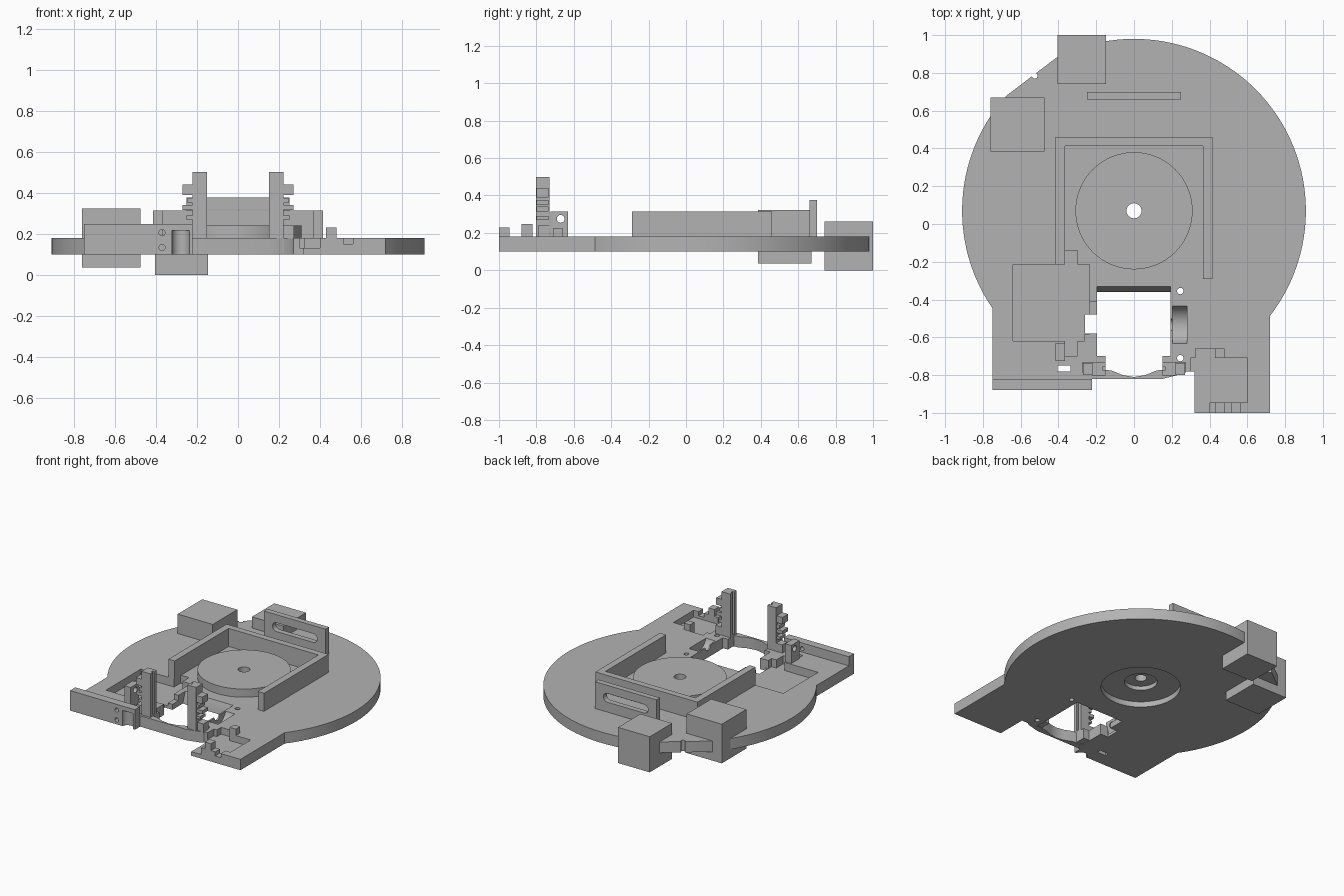
import bpy, bmesh, math
from mathutils import Matrix, Vector

if "Cube" in bpy.data.objects:
    bpy.data.objects.remove(bpy.data.objects["Cube"])

grey = bpy.data.materials.new("plain_grey")
grey.diffuse_color = (0.45, 0.45, 0.45, 1)
grey.use_nodes = True
grey.node_tree.nodes["Principled BSDF"].inputs["Base Color"].default_value = grey.diffuse_color


def finish(name, bm):
    bmesh.ops.recalc_face_normals(bm, faces=bm.faces)
    me = bpy.data.meshes.new(name)
    bm.to_mesh(me)
    bm.free()
    me.materials.append(grey)
    ob = bpy.data.objects.new(name, me)
    bpy.context.collection.objects.link(ob)
    return ob


def box(name, x0, x1, y0, y1, z0, z1):
    bm = bmesh.new()
    bmesh.ops.create_cube(bm, size=1)
    for v in bm.verts:
        v.co = Vector(((x0 + x1) / 2 + v.co.x * (x1 - x0),
                       (y0 + y1) / 2 + v.co.y * (y1 - y0),
                       (z0 + z1) / 2 + v.co.z * (z1 - z0)))
    return finish(name, bm)


def prism(name, pts, a, b, axis="z"):
    """Extrude a 2D profile along z (points x, y) or x (points y, z)."""
    place = (lambda p, h: (p[0], p[1], h)) if axis == "z" else (lambda p, h: (h, p[0], p[1]))
    bm = bmesh.new()
    lo = [bm.verts.new(place(p, a)) for p in pts]
    hi = [bm.verts.new(place(p, b)) for p in pts]
    bm.faces.new(lo)
    bm.faces.new(hi)
    for i in range(len(pts)):
        j = (i + 1) % len(pts)
        bm.faces.new((lo[i], lo[j], hi[j], hi[i]))
    return finish(name, bm)


def cyl(name, centre, r, length, axis="z", seg=48):
    bm = bmesh.new()
    bmesh.ops.create_cone(bm, cap_ends=True, segments=seg, radius1=r, radius2=r, depth=length)
    rot = {"z": Matrix(), "x": Matrix.Rotation(math.pi / 2, 4, "Y"),
           "y": Matrix.Rotation(math.pi / 2, 4, "X")}[axis]
    bm.transform(Matrix.Translation(centre) @ rot)
    return finish(name, bm)


def activate(ob):
    bpy.ops.object.select_all(action="DESELECT")
    ob.select_set(True)
    bpy.context.view_layer.objects.active = ob


def cut(ob, *cutters):
    activate(ob)
    for c in cutters:
        c.hide_render = True
        m = ob.modifiers.new("cut", "BOOLEAN")
        m.operation = "DIFFERENCE"
        m.solver = "EXACT"
        m.object = c
        bpy.ops.object.modifier_apply(modifier=m.name)
        bpy.data.objects.remove(c)


def smooth(ob):
    activate(ob)
    bpy.ops.object.shade_smooth_by_angle(angle=math.radians(30))


# Base plate: large disc with a flat at the rear left and a stepped front
CY, R = 0.07, 0.91


def arc(a, b, n):
    return [(R * math.cos(a + (b - a) * i / n), CY + R * math.sin(a + (b - a) * i / n))
            for i in range(n + 1)]


outline = arc(math.atan2(-0.556, 0.72), math.atan2(0.815, -0.405), 60)
outline += arc(math.atan2(0.61, -0.68), math.atan2(-0.515, -0.75) + 2 * math.pi, 28)
outline += [(-0.75, -0.82), (0.15, -0.82), (0.25, -0.795), (0.27, -0.78),
            (0.32, -0.78), (0.32, -1.0), (0.72, -1.0)]
base = prism("base_plate", outline, 0.10, 0.18)

# Front opening with a bowed lip and a sloped rear edge
opening = [(-0.197, -0.77), (-0.12, -0.775), (-0.06, -0.80), (0, -0.81), (0.06, -0.80),
           (0.12, -0.775), (0.193, -0.77), (0.193, -0.36), (-0.197, -0.36)]
slope = [(-0.40, 0.09), (-0.364, 0.09), (-0.319, 0.21), (-0.40, 0.21)]
cut(base,
    prism("opening", opening, 0, 0.3),
    prism("slope", slope, -0.197, 0.193, "x"),
    box("side_notch", -0.26, -0.15, -0.58, -0.48, 0, 0.3),
    box("upper_notch", -0.235, -0.15, -0.48, -0.41, 0.14, 0.3))

# Motor pocket on the left, wheel trough on the right, stepped pocket at front right
cut(base,
    box("pocket", -0.64, -0.235, -0.62, -0.215, 0.12, 0.3),
    box("pocket_rear", -0.37, -0.30, -0.25, -0.14, 0.12, 0.3),
    box("pocket_front", -0.365, -0.30, -0.70, -0.60, 0.12, 0.3),
    cyl("trough", (0.242, -0.533, 0.215), 0.105, 0.076, "x"),
    cyl("trough_axle", (0.19, -0.533, 0.18), 0.03, 0.06, "x"),
    box("tray", 0.30, 0.60, -0.945, -0.71, 0.13, 0.3),
    box("tray_front_gap", 0.30, 0.40, -1.1, -0.94, 0.13, 0.3),
    box("tray_back_gap", 0.325, 0.43, -0.72, -0.66, 0.13, 0.3),
    box("tray_cable_gap", 0.515, 0.56, -1.1, -0.94, 0.15, 0.3))

# Screw holes, slit and the stepped bore below the turntable
cut(base,
    cyl("hole_a", (0.245, -0.355, 0.14), 0.017, 0.4, seg=20),
    cyl("hole_b", (0.245, -0.71, 0.14), 0.017, 0.4, seg=20),
    cyl("hole_c", (-0.525, 0.785, 0.14), 0.015, 0.4, seg=20),
    box("slit", -0.405, -0.335, -0.78, -0.75, 0, 0.3),
    cyl("recess", (0, CY, 0.07), 0.265, 0.14),
    cyl("inner_recess", (0, CY, 0.085), 0.11, 0.17),
    cyl("bore", (0, CY, 0.14), 0.04, 0.4, seg=32))
smooth(base)

# Raised turntable disc
disc = cyl("centre_disc", (0, CY, 0.21), 0.31, 0.06, seg=96)
cut(disc, cyl("bore", (0, CY, 0.2), 0.04, 0.4, seg=32))
smooth(disc)

# Three-sided wall around the disc
frame = prism("frame_wall", [(-0.415, -0.215), (-0.365, -0.215), (-0.365, 0.413), (0.365, 0.413),
                             (0.365, -0.29), (0.415, -0.29), (0.415, 0.46), (-0.415, 0.46)],
              0.18, 0.313)
bracket = box("axle_bracket", -0.415, -0.365, -0.725, -0.63, 0.12, 0.313)
for ob, y in ((frame, -0.175), (bracket, -0.67)):
    cut(ob, cyl("axle_hole", (-0.39, y, 0.275), 0.021, 0.2, "x", 24))
    smooth(ob)

# Slotted upright at the rear
upright = box("slotted_upright", -0.25, 0.25, 0.66, 0.70, 0.18, 0.377)
slot = [(s * 0.15 + 0.032 * math.cos(t), 0.285 + 0.032 * math.sin(t))
        for s, t0 in ((1, -math.pi / 2), (-1, math.pi / 2))
        for t in [t0 + math.pi * i / 10 for i in range(11)]]
slot_cutter = prism("slot", slot, -0.72, -0.64)
slot_cutter.data.transform(Matrix.Rotation(math.pi / 2, 4, "X"))
cut(upright, slot_cutter)
smooth(upright)

# Two counterweight blocks on the rear left rim
box("rear_block", -0.405, -0.147, 0.74, 1.0, 0.0, 0.262)
box("side_block", -0.76, -0.475, 0.385, 0.67, 0.035, 0.323)

# Front wall with a round recess and two screw holes
wall = box("front_wall", -0.75, -0.222, -0.88, -0.82, 0.10, 0.247)
cut(wall,
    cyl("round_recess", (-0.28, -0.885, 0.152), 0.043, 0.126),
    cyl("screw_a", (-0.37, -0.85, 0.205), 0.015, 0.2, "y", 20),
    cyl("screw_b", (-0.37, -0.85, 0.133), 0.015, 0.2, "y", 20))
smooth(wall)

# Pair of toothed guide posts
for side, s in (("left", -1), ("right", 1)):
    def part(name, x0, x1, y0, y1, z0, z1):
        xs = sorted((s * x0, s * x1))
        return box(f"{side}_{name}", *xs, y0, y1, z0, z1)
    post = part("post", 0.15, 0.222, -0.803, -0.73, 0.105, 0.50)
    cut(post, part("groove", 0.14, 0.165, -0.775, -0.755, 0.19, 0.6))
    part("post_rib", 0.15, 0.197, -0.73, -0.70, 0.105, 0.18)
    part("post_foot", 0.20, 0.272, -0.79, -0.73, 0.175, 0.24)
    for i, (x, z0, z1) in enumerate(((0.27, 0.39, 0.44), (0.245, 0.35, 0.375),
                                     (0.27, 0.315, 0.34), (0.25, 0.27, 0.29))):
        part(f"tooth_{i + 1}", 0.22, x, -0.80, -0.735, z0, z1)

# Small clip posts around the front right tray
box("tray_front_clip", 0.43, 0.48, -1.0, -0.945, 0.13, 0.23)
box("tray_back_clip", 0.43, 0.48, -0.71, -0.66, 0.13, 0.227)
# Small tab beside the opening
box("opening_tab", -0.262, -0.197, -0.65, -0.582, 0.105, 0.18)
